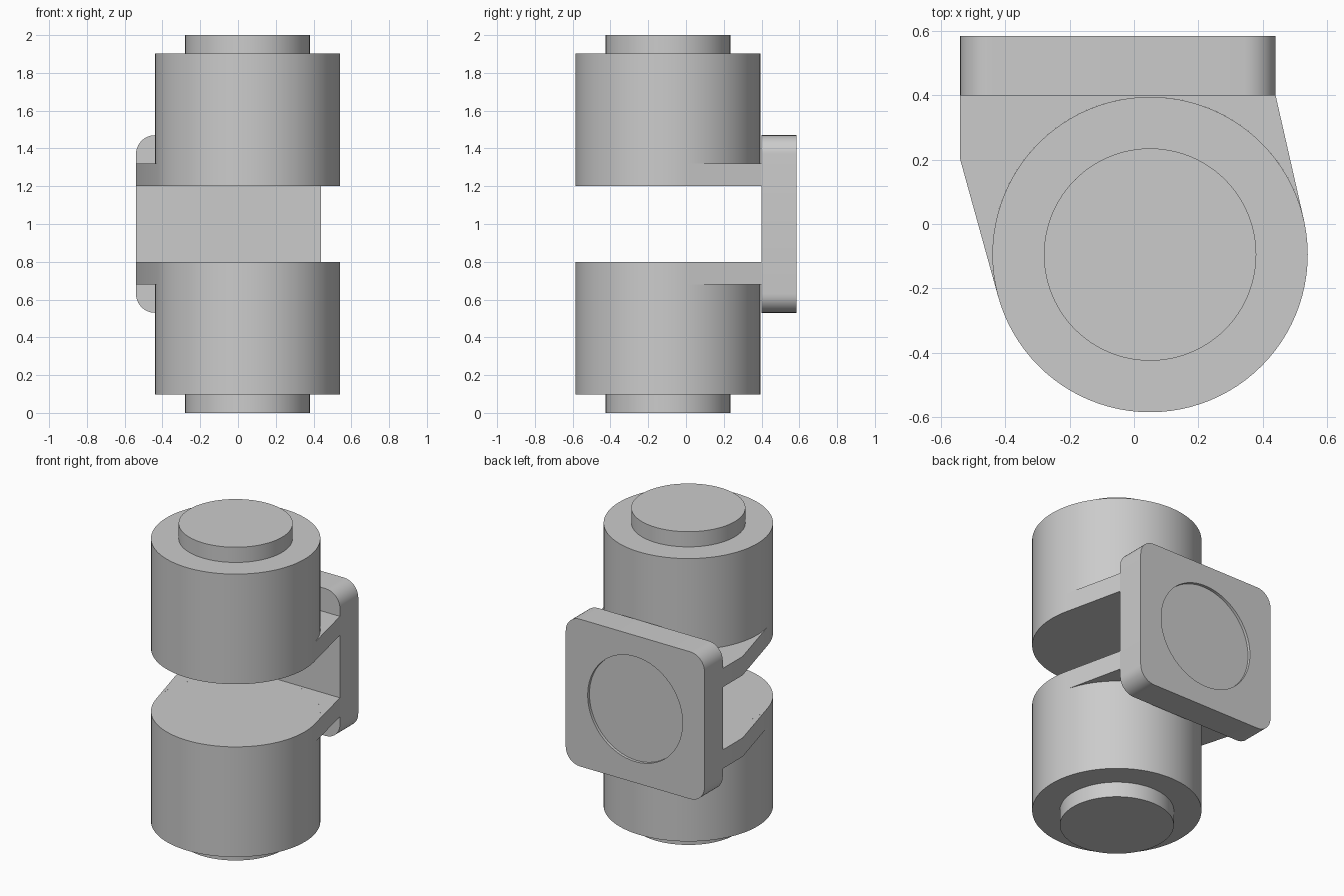
import bpy
import bmesh
import math
from mathutils import Matrix

if "Cube" in bpy.data.objects:
    bpy.data.objects.remove(bpy.data.objects["Cube"], do_unlink=True)

GREY = (0.6, 0.6, 0.6, 1.0)
mat = bpy.data.materials.new("light_grey")
mat.use_nodes = True
mat.diffuse_color = GREY
mat.node_tree.nodes["Principled BSDF"].inputs["Base Color"].default_value = GREY

CX, CY, R = 0.05, -0.095, 0.49      # drum axis and radius
SEG = 96


def prism(name, outline, lo, hi, upright=False):
    """Extrude a 2D outline along z, or along y when upright (outline in x, z)."""
    bm = bmesh.new()
    place = (lambda a, b, h: (a, h, b)) if upright else (lambda a, b, h: (a, b, h))
    face = bm.faces.new([bm.verts.new(place(a, b, lo)) for a, b in outline])
    new = bmesh.ops.extrude_face_region(bm, geom=[face])["geom"]
    shift = place(0, 0, hi - lo)
    bmesh.ops.translate(bm, vec=shift, verts=[v for v in new if isinstance(v, bmesh.types.BMVert)])
    bmesh.ops.recalc_face_normals(bm, faces=bm.faces)
    mesh = bpy.data.meshes.new(name)
    bm.to_mesh(mesh)
    bm.free()
    mesh.materials.append(mat)
    obj = bpy.data.objects.new(name, mesh)
    bpy.context.collection.objects.link(obj)
    return obj


def arc(cx, cy, r, start, end, steps):
    return [(cx + r * math.cos(start + (end - start) * i / steps),
             cy + r * math.sin(start + (end - start) * i / steps)) for i in range(steps + 1)]


def circle(cx, cy, r):
    return arc(cx, cy, r, 0, 2 * math.pi, SEG)[:-1]


def tangent_angle(px, py, side):
    """Angle on the drum where the line from a point touches it."""
    dx, dy = px - CX, py - CY
    return math.atan2(dy, dx) + side * math.acos(R / math.hypot(dx, dy))


def smooth(obj):
    bpy.ops.object.select_all(action='DESELECT')
    obj.select_set(True)
    bpy.context.view_layer.objects.active = obj
    bpy.ops.object.shade_smooth_by_angle(angle=math.radians(30))


# Arm outline: straight flanks tangent to the drum, inner edge hugging the drum
right_touch = tangent_angle(0.44, 0.40, -1)
left_touch = tangent_angle(-0.54, 0.20, 1)
arm_outline = [(0.44, 0.40), (-0.54, 0.40), (-0.54, 0.20)]
arm_outline += arc(CX, CY, R, left_touch, right_touch, 56)

# Drum, end cap and arm, repeated about the middle height
parts = []
for side, sign in (("lower", -1), ("upper", 1)):
    def span(a, b):
        return sorted((1 + sign * a, 1 + sign * b))
    parts.append(prism(side + "_drum", circle(CX, CY, R), *span(0.2, 0.903)))
    parts.append(prism(side + "_end_cap", circle(CX, CY, 0.33), *span(0.88, 1.0)))
    parts.append(prism(side + "_arm", arm_outline, *span(0.2, 0.32)))

# Rounded mounting plate
plate_outline = []
rad = 0.1
for k, (x, z) in enumerate(((0.34, 1.37), (-0.44, 1.37), (-0.44, 0.63), (0.34, 0.63))):
    plate_outline += arc(x, z, rad, k * math.pi / 2, (k + 1) * math.pi / 2, 10)
plate = prism("mounting_plate", plate_outline, 0.40, 0.585, upright=True)
parts.append(plate)

# Shallow round recess in the back of the plate
cutter = prism("recess_cutter", circle(-0.05, 1.0, 0.335), 0.567, 0.65, upright=True)
cutter.hide_render = True
cut = plate.modifiers.new("recess", 'BOOLEAN')
cut.operation = 'DIFFERENCE'
cut.solver = 'EXACT'
cut.object = cutter
bpy.context.view_layer.objects.active = plate
bpy.ops.object.modifier_apply(modifier=cut.name)
bpy.data.objects.remove(cutter, do_unlink=True)

for part in parts:
    smooth(part)
